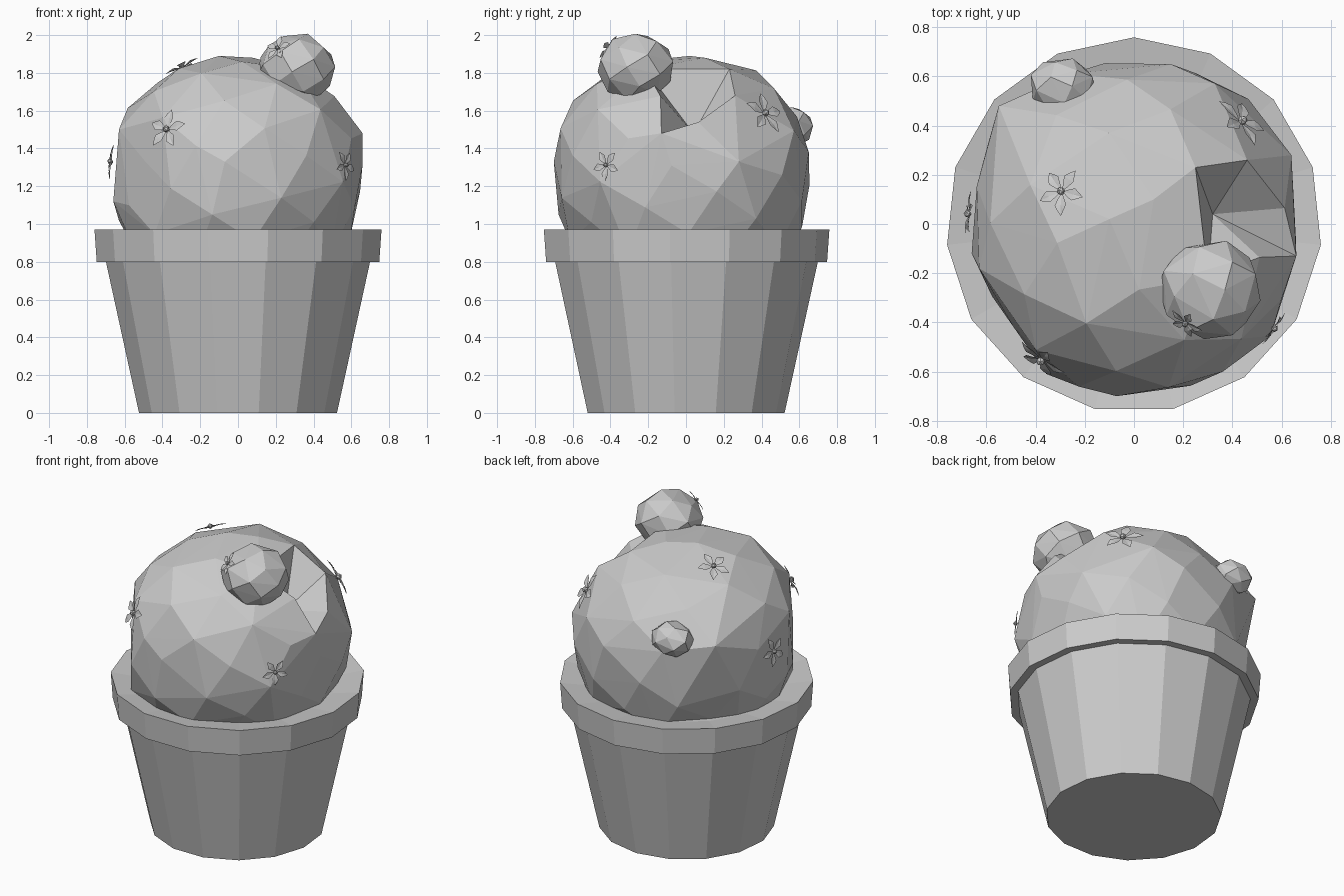
import bpy, bmesh, math, random
from mathutils import Vector, Matrix
from mathutils.bvhtree import BVHTree

random.seed(4)
cube = bpy.data.objects.get("Cube")
if cube:
    bpy.data.objects.remove(cube, do_unlink=True)

GREY = (0.6, 0.6, 0.6, 1)
grey = bpy.data.materials.new("plain_grey")
grey.use_nodes = True
grey.diffuse_color = GREY
grey.node_tree.nodes["Principled BSDF"].inputs["Base Color"].default_value = GREY


def finish(bm, name):
    """Turn a bmesh into a flat shaded object; returns its surface for placing parts."""
    bmesh.ops.recalc_face_normals(bm, faces=bm.faces)
    mesh = bpy.data.meshes.new(name)
    bm.to_mesh(mesh)
    mesh.materials.append(grey)
    bpy.context.collection.objects.link(bpy.data.objects.new(name, mesh))
    tree = BVHTree.FromBMesh(bm)
    bm.free()
    return tree


def lathe(name, profile, sides, shift):
    """Closed turned shape with a corner pointing to the back."""
    bm = bmesh.new()
    rings = []
    for r, z in profile:
        rings.append([bm.verts.new((r * math.sin(i * math.tau / sides),
                                    r * math.cos(i * math.tau / sides) + shift, z))
                      for i in range(sides)])
    for low, high in zip(rings, rings[1:]):
        for i in range(sides):
            j = (i + 1) % sides
            bm.faces.new((low[i], low[j], high[j], high[i]))
    bm.faces.new(rings[0])
    bm.faces.new(rings[-1])
    return finish(bm, name)


def lump(name, centre, size, count, rough, power=2, corners=(), flats=(), dent=None):
    """Faceted ball: hull of spiral points plus set corners.
    Flats press the ball in along a direction; dent moves one corner in."""
    centre = Vector(centre)
    corners = [Vector(c) for c in corners]
    points = list(corners)
    for i in range(count):
        z = 1 - (2 * i + 1) / count
        a = i * math.pi * (3 - math.sqrt(5))
        r = math.sqrt(1 - z * z)
        d = Vector((r * math.cos(a), r * math.sin(a), z))
        k = sum(abs(c) ** power for c in d) ** (-1 / power)
        d *= k * (1 + random.uniform(-rough, rough))
        p = Vector([c * s for c, s in zip(d, size)])
        for way, limit in flats:
            n = Vector(way).normalized()
            p -= n * max(0, p.dot(n) - limit)
        p += centre
        if all((p - c).length > 0.17 for c in corners):
            points.append(p)
    bm = bmesh.new()
    for p in points:
        bm.verts.new(p)
    bmesh.ops.convex_hull(bm, input=bm.verts)
    bmesh.ops.delete(bm, geom=[v for v in bm.verts if not v.link_faces], context='VERTS')
    if dent:
        start, end = map(Vector, dent)
        min(bm.verts, key=lambda v: (v.co - start).length).co = end
    return finish(bm, name)


def flower(name, tree, centre, place, radius, spin):
    """Five pointed, curled petals around a small bead, sitting on a surface."""
    place = Vector(place)
    out = (place - Vector(centre)).normalized()
    hit = tree.ray_cast(Vector(centre) + out * 2, -out)[0]
    if hit and (hit - place).dot(out) > 0:
        place = hit
    frame = (Matrix.Translation(place + out * 0.008)
             @ out.to_track_quat('Z', 'Y').to_matrix().to_4x4()
             @ Matrix.Rotation(spin, 4, 'Z'))
    bm = bmesh.new()
    half = [(0.3, 0.14, 0.05), (0.62, 0.27, 0.1), (0.85, 0.15, 0.08)]
    outline = ([(0.05, 0, 0)] + [(x, -y, z) for x, y, z in half]
               + [(1.08, 0, 0.02)] + half[::-1])
    for i in range(5):
        m = frame @ Matrix.Rotation(i * math.tau / 5, 4, 'Z') @ Matrix.Scale(radius, 4)
        rim = [bm.verts.new(m @ Vector(p)) for p in outline]
        fold = bm.verts.new(m @ Vector((0.6, 0, 0.06)))
        for a, b in zip(rim, rim[1:] + rim[:1]):
            bm.faces.new((a, b, fold))
    bmesh.ops.create_icosphere(bm, subdivisions=1, radius=radius * 0.18,
                               matrix=frame @ Matrix.Translation((0, 0, radius * 0.1)))
    finish(bm, name)


# Pot: tapered wall, overhanging rim and gently sunken top
lathe("flower_pot", [(0.527, 0), (0.703, 0.8), (0.752, 0.8), (0.764, 0.97),
                     (0.6, 0.945)], 15, -0.005)

# Main body: irregular boulder with flattened sides, a shelf-like dent and a back corner
BODY = (0, -0.02, 1.25)
body = lump("cactus_body", BODY, (0.66, 0.68, 0.64), 76, 0.02, 2.3, [
    (0, -0.02, 1.87), (-0.1, 0.02, 1.89), (0.08, 0.1, 1.88), (-0.55, 0.48, 1.5),
    (-0.07, -0.7, 1.33), (0.66, -0.13, 1.48), (0.15, 0.65, 1.38),
    (0.64, 0.28, 1.33), (-0.66, -0.12, 1.12), (-0.63, -0.18, 1.5),
    (0.25, 0.23, 1.82), (0.46, 0.26, 1.68), (0.51, 0.04, 1.71)],
    flats=[((-0.83, -0.58, 0), 0.63), ((0.49, -0.71, -0.51), 0.66),
           ((-0.68, 0.6, -0.42), 0.65)],
    dent=((0.51, 0.04, 1.71), (0.32, 0.04, 1.48)))

# Two offshoots
BULB = (0.312, -0.268, 1.825)
bulb = lump("large_offshoot", BULB, (0.212, 0.208, 0.184), 28, 0.035)
lump("small_offshoot", (-0.29, 0.56, 1.515), (0.138, 0.118, 0.11), 24, 0.035)

# Flowers
spots = [((-0.36, -0.53, 1.49), 0.105, 0.3), ((0.55, -0.41, 1.31), 0.078, 0.9),
         ((-0.29, 0.13, 1.82), 0.095, 0.5), ((0.43, 0.41, 1.58), 0.115, 0.1),
         ((-0.66, 0.04, 1.33), 0.09, 0.7)]
for n, (place, radius, spin) in enumerate(spots):
    flower(f"body_flower_{n + 1}", body, BODY, place, radius, spin)
flower("offshoot_flower", bulb, BULB, (0.22, -0.39, 1.92), 0.072, 0.4)
